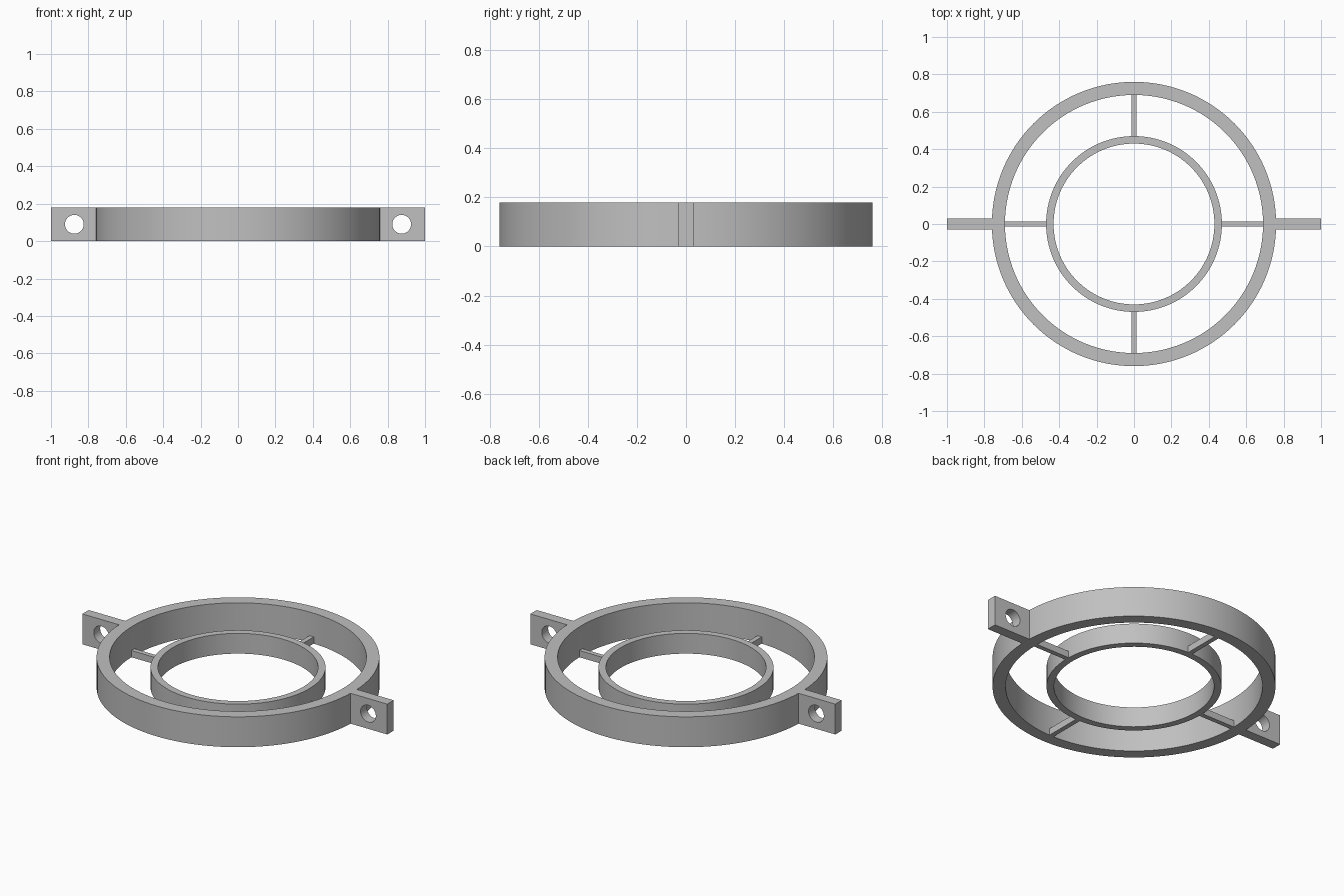
import bpy
import bmesh
import math
from mathutils import Matrix

default_cube = bpy.data.objects.get("Cube")
if default_cube:
    bpy.data.objects.remove(default_cube, do_unlink=True)

HEIGHT = 0.18
OUTER_R, OUTER_BORE = 0.76, 0.69
INNER_R, INNER_BORE = 0.47, 0.43

grey = bpy.data.materials.new("plain grey")
grey.use_nodes = True
colour = (0.53, 0.53, 0.53, 1)
grey.diffuse_color = colour
grey.node_tree.nodes["Principled BSDF"].inputs["Base Color"].default_value = colour


def finish(name, bm):
    """Turn a bmesh into a grey object."""
    bmesh.ops.recalc_face_normals(bm, faces=bm.faces)
    mesh = bpy.data.meshes.new(name)
    bm.to_mesh(mesh)
    bm.free()
    mesh.materials.append(grey)
    obj = bpy.data.objects.new(name, mesh)
    bpy.context.collection.objects.link(obj)
    return obj


def smooth(obj):
    bpy.ops.object.select_all(action="DESELECT")
    obj.select_set(True)
    bpy.context.view_layer.objects.active = obj
    bpy.ops.object.shade_smooth_by_angle(angle=math.radians(30))


def ring(name, radius, bore, height, steps=128):
    """Revolve a rectangular section around z."""
    bm = bmesh.new()
    section = [(bore, 0), (radius, 0), (radius, height), (bore, height)]
    verts = [bm.verts.new((x, 0, z)) for x, z in section]
    edges = [bm.edges.new((verts[i - 1], verts[i])) for i in range(len(verts))]
    bmesh.ops.spin(bm, geom=verts + edges, cent=(0, 0, 0), axis=(0, 0, 1),
                   angle=math.tau, steps=steps, use_merge=True)
    bmesh.ops.remove_doubles(bm, verts=bm.verts, dist=0.0001)
    obj = finish(name, bm)
    smooth(obj)


def bar(name, start, end, width, height, angle):
    """Radial bar standing on the floor, turned around z."""
    bm = bmesh.new()
    place = (Matrix.Rotation(angle, 4, "Z")
             @ Matrix.Translation(((start + end) / 2, 0, height / 2))
             @ Matrix.Diagonal((end - start, width, height, 1)))
    bmesh.ops.create_cube(bm, size=1, matrix=place)
    return finish(name, bm)


# Concentric rings, the inner one lower
ring("outer_ring", OUTER_R, OUTER_BORE, HEIGHT)
ring("inner_ring", INNER_R, INNER_BORE, 0.12)

# Four thin spokes joining the rings
for i, side in enumerate(("left", "back", "right", "front")):
    bar(side + "_spoke", INNER_R - 0.01, OUTER_BORE + 0.01, 0.028, 0.04,
        i * math.pi / 2)

# Mounting tabs with a bolt hole through each
for side, sign in (("left", 1), ("right", -1)):
    tab = bar(side + "_tab", OUTER_R - 0.03, 1, 0.06, HEIGHT,
              0 if sign > 0 else math.pi)
    bm = bmesh.new()
    place = (Matrix.Translation((sign * 0.875, 0, HEIGHT / 2))
             @ Matrix.Rotation(math.pi / 2, 4, "X"))
    bmesh.ops.create_cone(bm, cap_ends=True, segments=48, radius1=0.05,
                          radius2=0.05, depth=0.2, matrix=place)
    cutter = finish(side + "_hole_cutter", bm)
    hole = tab.modifiers.new("bolt hole", "BOOLEAN")
    hole.operation = "DIFFERENCE"
    hole.solver = "EXACT"
    hole.object = cutter
    # Apply the cut, then discard the cutter
    bpy.context.view_layer.objects.active = tab
    bpy.ops.object.modifier_apply(modifier=hole.name)
    bpy.data.objects.remove(cutter, do_unlink=True)
    smooth(tab)
